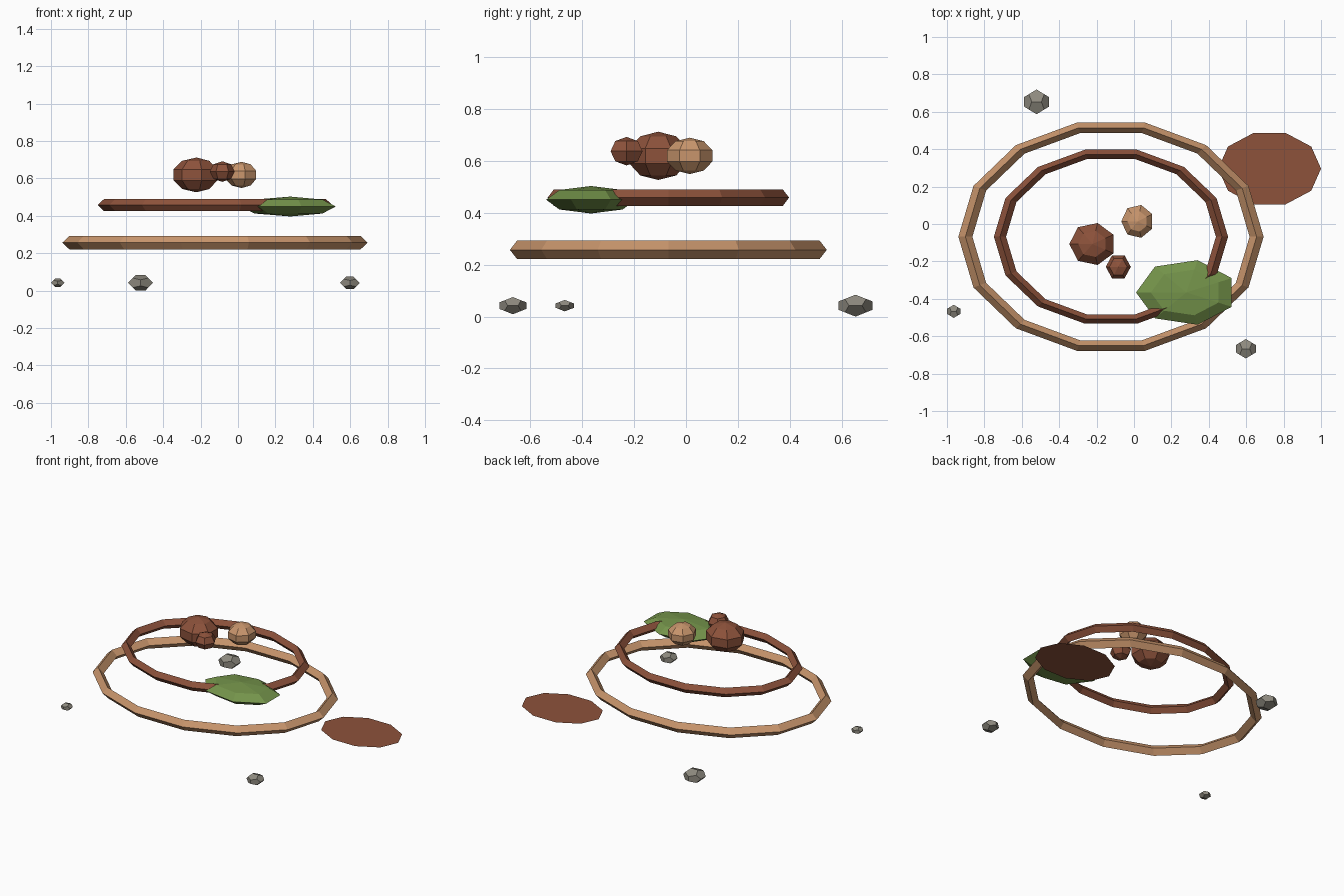
import bpy, bmesh, math

if "Cube" in bpy.data.objects:
    bpy.data.objects.remove(bpy.data.objects["Cube"])


def srgb(h):
    out = []
    for i in (0, 2, 4):
        c = int(h[i:i + 2], 16) / 255
        out.append(c / 12.92 if c <= 0.04045 else ((c + 0.055) / 1.055) ** 2.4)
    return (*out, 1.0)


def material(name, h):
    m = bpy.data.materials.new(name)
    m.diffuse_color = srgb(h)
    m.use_nodes = True
    m.node_tree.nodes["Principled BSDF"].inputs["Base Color"].default_value = m.diffuse_color
    return m


TAN = material("light_clay", "C8956C")
BROWN = material("red_brown", "8D523B")
GREEN = material("leaf_green", "74934A")
GREY = material("stone_grey", "8F8B80")


def finish(bm, name, mat, center, scale, recalc=True):
    """Turn a bmesh into a flat shaded object, scaled then placed."""
    for v in bm.verts:
        v.co = [c + s * p for c, s, p in zip(center, scale, v.co)]
    if recalc:
        bmesh.ops.recalc_face_normals(bm, faces=bm.faces)
    mesh = bpy.data.meshes.new(name)
    bm.to_mesh(mesh)
    bm.free()
    mesh.materials.append(mat)
    bpy.context.collection.objects.link(bpy.data.objects.new(name, mesh))


def ring(name, mat, center, outer_x, outer_y, half_z, tube):
    """Oval ring: 14 segments around, diamond cross-section."""
    bm = bmesh.new()
    n, r = 14, tube / outer_x
    loops = []
    for i in range(n):
        a = 2 * math.pi * i / n
        section = [(1, 0), (1 - r, 1), (1 - 2 * r, 0), (1 - r, -1)]
        loops.append([bm.verts.new((d * math.cos(a), d * math.sin(a), z))
                      for d, z in section])
    for i in range(n):
        p, q = loops[i], loops[(i + 1) % n]
        for j in range(4):
            k = (j + 1) % 4
            bm.faces.new((p[j], q[j], q[k], p[k]))
    finish(bm, name, mat, center, (outer_x, outer_y, half_z))


def ball(name, mat, center, scale, seg, rings):
    """Coarse ellipsoid; scale gives outline radii in x and y, half height in z."""
    bm = bmesh.new()
    widest = math.sin(math.pi * (rings // 2) / rings)
    top, bottom = bm.verts.new((0, 0, 1)), bm.verts.new((0, 0, -1))
    rows = []
    for k in range(1, rings):
        t = math.pi * k / rings
        d = math.sin(t) / widest
        rows.append([bm.verts.new((-d * math.cos(2 * math.pi * i / seg),
                                   d * math.sin(2 * math.pi * i / seg),
                                   math.cos(t))) for i in range(seg)])
    for i in range(seg):
        j = (i + 1) % seg
        bm.faces.new((top, rows[0][i], rows[0][j]))
        bm.faces.new((bottom, rows[-1][j], rows[-1][i]))
        for p, q in zip(rows, rows[1:]):
            bm.faces.new((p[i], q[i], q[j], p[j]))
    finish(bm, name, mat, center, scale)


def stone(name, center, scale):
    """Flattened dodecahedron."""
    bm = bmesh.new()
    g = (1 + math.sqrt(5)) / 2
    a, b = 1 / g, 1 / (g * g)
    s = (-1, 1)
    pts = [(x * a, y * a, z * a) for x in s for y in s for z in s]
    for u in s:
        for w in s:
            pts += [(u * b, 0, w), (0, u, w * b), (u, w * b, 0)]
    for p in pts:
        bm.verts.new(p)
    bmesh.ops.convex_hull(bm, input=bm.verts)
    bmesh.ops.dissolve_limit(bm, angle_limit=0.05, verts=bm.verts, edges=bm.edges)
    finish(bm, name, GREY, center, scale)


# Two stacked oval rings
ring("lower_ring", TAN, (-0.123, -0.068, 0.257), 0.816, 0.626, 0.036, 0.0375)
ring("upper_ring", BROWN, (-0.123, -0.068, 0.458), 0.626, 0.477, 0.032, 0.0325)

# Round lumps in the middle
ball("large_lump", BROWN, (-0.222, -0.107, 0.619), (0.124, 0.115, 0.093), 7, 5)
ball("pale_lump", TAN, (0.019, 0.014, 0.619), (0.087, 0.09, 0.07), 7, 5)
ball("small_lump", BROWN, (-0.084, -0.229, 0.637), (0.067, 0.071, 0.055), 6, 4)

# Flat leafy patch lying on the upper ring
ball("leaf_patch", GREEN, (0.28, -0.366, 0.45), (0.269, 0.177, 0.053), 7, 4)

# Single flat ten-sided patch just above the ground
bm = bmesh.new()
bm.faces.new([bm.verts.new((math.cos(i * math.pi / 5), math.sin(i * math.pi / 5), 0))
              for i in range(10)])
finish(bm, "ground_patch", BROWN, (0.725, 0.296, 0.028), (0.275, 0.201, 1), False)

# Scattered stones
stone("back_stone", (-0.521, 0.653, 0.042), (0.067, 0.066, 0.042))
stone("left_stone", (-0.964, -0.467, 0.042), (0.036, 0.035, 0.022))
stone("front_stone", (0.598, -0.667, 0.042), (0.053, 0.052, 0.033))
